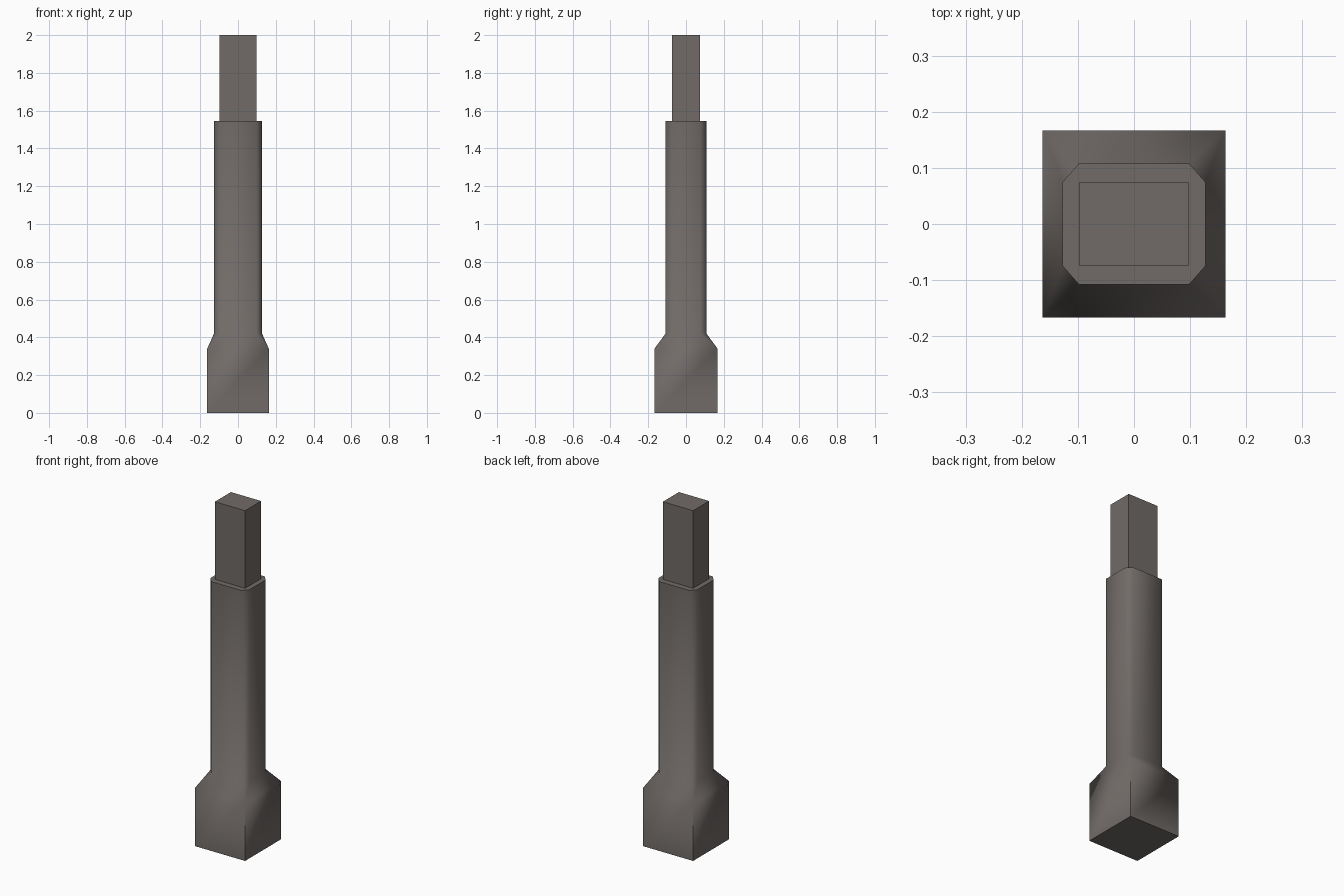
import bpy, bmesh, math

if "Cube" in bpy.data.objects:
    bpy.data.objects.remove(bpy.data.objects["Cube"])

mat = bpy.data.materials.new("weathered grey brown")
mat.diffuse_color = (0.165, 0.147, 0.137, 1)
mat.use_nodes = True
mat.node_tree.nodes["Principled BSDF"].inputs["Base Color"].default_value = mat.diffuse_color


def finish(bm, name):
    bmesh.ops.recalc_face_normals(bm, faces=bm.faces)
    mesh = bpy.data.meshes.new(name)
    bm.to_mesh(mesh)
    bm.free()
    mesh.materials.append(mat)
    ob = bpy.data.objects.new(name, mesh)
    bpy.context.collection.objects.link(ob)
    bpy.ops.object.select_all(action='DESELECT')
    ob.select_set(True)
    bpy.context.view_layer.objects.active = ob
    bpy.ops.object.shade_smooth_by_angle(angle=math.radians(60))
    return ob


def square(bm, x, y, z):
    return [bm.verts.new((sx * x, sy * y, z))
            for sx, sy in ((-1, -1), (1, -1), (1, 1), (-1, 1))]


def octagon(bm, x, y, cx, cy, z):
    # two vertices per corner, counter-clockwise from front left
    pts = [(-x, -cy), (-cx, -y), (cx, -y), (x, -cy),
           (x, cy), (cx, y), (-cx, y), (-x, cy)]
    return [bm.verts.new((px, py, z)) for px, py in pts]


def bridge(bm, a, b):
    n = len(a)
    for i in range(n):
        j = (i + 1) % n
        bm.faces.new((a[i], a[j], b[j], b[i]))


# Square foot tapering into a chamfered shaft, one continuous surface
bm = bmesh.new()
foot = square(bm, 0.163, 0.167, 0)
shoulder = square(bm, 0.163, 0.167, 0.34)
neck = octagon(bm, 0.127, 0.108, 0.098, 0.075, 0.42)
rim = octagon(bm, 0.127, 0.108, 0.098, 0.075, 1.545)
bridge(bm, foot, shoulder)
for i in range(4):
    j = (i + 1) % 4
    bm.faces.new((shoulder[i], neck[2 * i + 1], neck[2 * i]))
    bm.faces.new((shoulder[i], shoulder[j], neck[2 * j], neck[2 * i + 1]))
bridge(bm, neck, rim)
bm.faces.new(foot)
bm.faces.new(rim)
finish(bm, "post_shaft")

# Plain rectangular tenon on top
bm = bmesh.new()
low = square(bm, 0.098, 0.074, 1.545)
high = square(bm, 0.098, 0.074, 2.0)
bridge(bm, low, high)
bm.faces.new(high)
finish(bm, "top_tenon")
